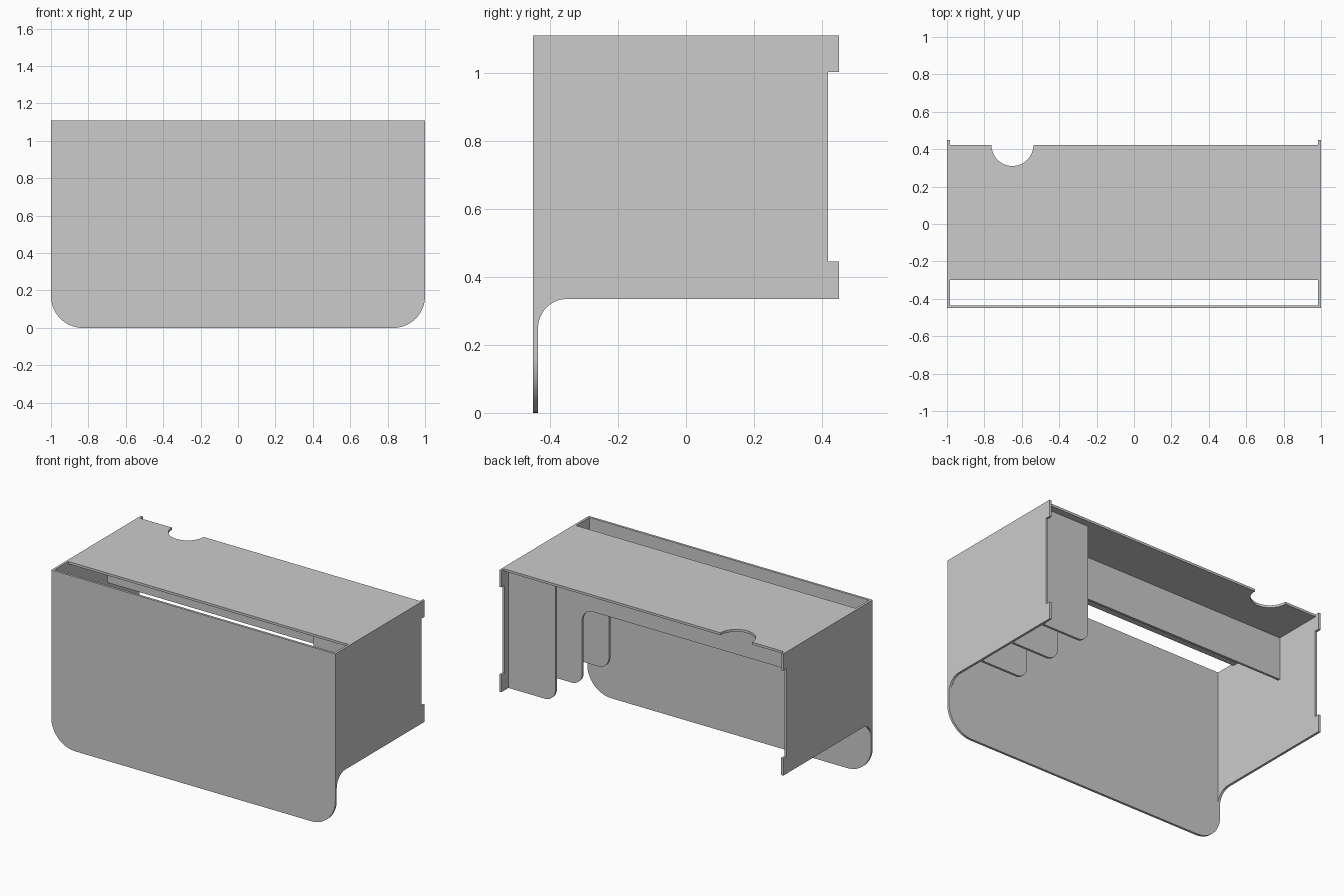
import bpy, bmesh
from math import sin, cos, radians
from mathutils import Vector

if "Cube" in bpy.data.objects:
    bpy.data.objects.remove(bpy.data.objects["Cube"])

T = 0.015          # sheet thickness
TOP = 1.11         # overall height
SIDE_BOTTOM = 0.335


def arc(cx, cy, r, start, end, steps=16):
    """Points on an arc, angles in degrees."""
    angles = [radians(start + (end - start) * i / steps) for i in range(steps + 1)]
    return [(cx + r * cos(a), cy + r * sin(a)) for a in angles]


def sheet(name, outline, place, direction):
    """Extrude a flat outline by one sheet thickness along direction."""
    bm = bmesh.new()
    face = bm.faces.new([bm.verts.new(place(u, v)) for u, v in outline])
    new = bmesh.ops.extrude_face_region(bm, geom=[face])["geom"]
    bmesh.ops.translate(bm, vec=Vector(direction) * T,
                        verts=[g for g in new if isinstance(g, bmesh.types.BMVert)])
    bmesh.ops.recalc_face_normals(bm, faces=bm.faces)
    mesh = bpy.data.meshes.new(name)
    bm.to_mesh(mesh)
    bm.free()
    ob = bpy.data.objects.new(name, mesh)
    bpy.context.collection.objects.link(ob)
    bpy.ops.object.select_all(action='DESELECT')
    ob.select_set(True)
    bpy.context.view_layer.objects.active = ob
    bpy.ops.object.shade_smooth_by_angle(angle=radians(30))
    return ob


def upright(name, outline, y):
    """Sheet facing front and back, its front face at y."""
    return sheet(name, outline, lambda u, v: (u, y, v), (0, 1, 0))


# Front panel with rounded lower corners
R = 0.17
upright("front_panel",
        [(-1, TOP)] + arc(-1 + R, R, R, 180, 270) + arc(1 - R, R, R, 270, 360) + [(1, TOP)],
        -0.45)

# Side panels: fillet against the front, notch along the back edge
FRONT, BACK, NOTCH, F = -0.45 + T, 0.45, 0.418, 0.085
side = ([(FRONT, TOP)]
        + arc(FRONT + F, SIDE_BOTTOM - F, F, 180, 90)
        + [(BACK, SIDE_BOTTOM), (BACK, 0.445), (NOTCH, 0.445),
           (NOTCH, 1.003), (BACK, 1.003), (BACK, TOP)])
for name, s in (("left_side", -1), ("right_side", 1)):
    sheet(name, side, lambda u, v: (s, u, v), (-s, 0, 0))

# Desk top with a half-round cable cutout in the back edge
IN = 1 - T
sheet("desk_top",
      [(-IN, -0.30), (IN, -0.30), (IN, 0.422)]
      + arc(-0.65, 0.422, 0.112, 0, -180, 24) + [(-IN, 0.422)],
      lambda u, v: (u, v, TOP), (0, 0, -1))

# Three leg panels under the right end; the middle one carries the apron
LEG, UNDER, APRON, C = 0.655, TOP - T, 0.825, 0.075
leg = [(IN, UNDER), (IN, SIDE_BOTTOM)] + arc(LEG + C, SIDE_BOTTOM + C, C, 270, 180)
plain = leg + [(LEG, UNDER)]
with_apron = leg + arc(LEG - C, APRON - C, C, 0, 90) + [(-IN, APRON), (-IN, UNDER)]
upright("front_leg_panel", plain, -0.175)
upright("middle_leg_panel_and_apron", with_apron, 0.094)
upright("back_leg_panel", plain, 0.363)
